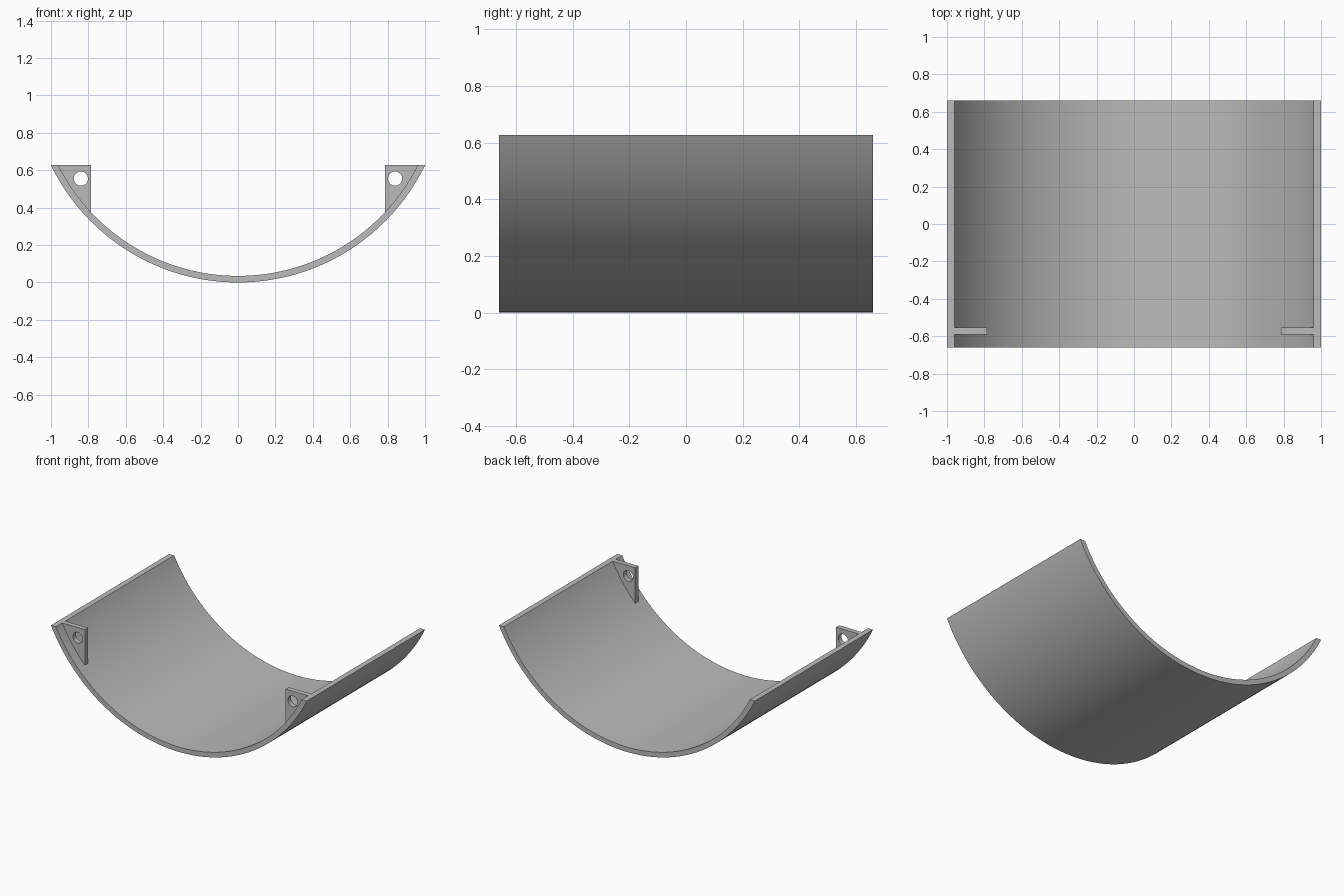
import bpy, bmesh
from math import sin, cos, acos, asin, sqrt, pi, radians

cube = bpy.data.objects.get("Cube")
if cube:
    bpy.data.objects.remove(cube, do_unlink=True)

HEIGHT = 0.627
OUTER = (1 + HEIGHT ** 2) / (2 * HEIGHT)   # arc through the rims and the lowest point
INNER = OUTER - 0.035
HALF_DEPTH = 0.66
TAB_X = 0.785                              # inner edge of each mounting tab

grey = bpy.data.materials.new("plain grey")
grey.use_nodes = True
colour = (0.5, 0.5, 0.5, 1)
grey.diffuse_color = colour
grey.node_tree.nodes["Principled BSDF"].inputs["Base Color"].default_value = colour


def arc(radius, start, end, steps):
    """Points (x, z) on a trough arc, angles measured from straight down."""
    angles = [start + (end - start) * i / steps for i in range(steps + 1)]
    return [(radius * sin(a), OUTER - radius * cos(a)) for a in angles]


def finish(name, mesh):
    obj = bpy.data.objects.new(name, mesh)
    bpy.context.collection.objects.link(obj)
    mesh.materials.clear()
    mesh.materials.append(grey)
    bpy.ops.object.select_all(action="DESELECT")
    obj.select_set(True)
    bpy.context.view_layer.objects.active = obj
    bpy.ops.object.shade_smooth_by_angle(angle=radians(30))
    return obj


# Curved trough: two arcs joined as a strip of quads, then extruded along y
rim_out = acos((OUTER - HEIGHT) / OUTER)
rim_in = acos((OUTER - HEIGHT) / INNER)
bm = bmesh.new()
rows = [[bm.verts.new((x, -HALF_DEPTH, z)) for x, z in arc(r, -a, a, 96)]
        for r, a in ((OUTER, rim_out), (INNER, rim_in))]
for i in range(96):
    bm.faces.new((rows[0][i], rows[0][i + 1], rows[1][i + 1], rows[1][i]))
strip = bmesh.ops.extrude_face_region(bm, geom=bm.faces[:])
bmesh.ops.translate(bm, vec=(0, 2 * HALF_DEPTH, 0),
                    verts=[v for v in strip["geom"] if isinstance(v, bmesh.types.BMVert)])
bmesh.ops.recalc_face_normals(bm, faces=bm.faces[:])
mesh = bpy.data.meshes.new("trough")
bm.to_mesh(mesh)
bm.free()
finish("trough", mesh)


# Mounting tabs: filled outline with a round hole, extruded to a thin plate
def mounting_tab(name, side):
    edge = arc(INNER, asin(TAB_X / INNER), rim_in, 16)
    hole = [(0.84 + 0.038 * cos(2 * pi * i / 32), 0.555 + 0.038 * sin(2 * pi * i / 32))
            for i in range(32)]
    curve = bpy.data.curves.new(name, "CURVE")
    curve.dimensions = "2D"
    curve.fill_mode = "BOTH"
    curve.extrude = 0.0175
    for loop in (edge + [(TAB_X, HEIGHT)], hole):
        spline = curve.splines.new("POLY")
        spline.points.add(len(loop) - 1)
        for point, (x, z) in zip(spline.points, loop):
            point.co = (side * x, z, 0, 1)
        spline.use_cyclic_u = True
    helper = bpy.data.objects.new(name + " outline", curve)
    bpy.context.collection.objects.link(helper)
    bpy.context.view_layer.update()
    graph = bpy.context.evaluated_depsgraph_get()
    mesh = bpy.data.meshes.new_from_object(helper.evaluated_get(graph))
    bpy.data.objects.remove(helper, do_unlink=True)
    bm = bmesh.new()
    bm.from_mesh(mesh)
    bmesh.ops.remove_doubles(bm, verts=bm.verts[:], dist=0.0001)
    bmesh.ops.recalc_face_normals(bm, faces=bm.faces[:])
    bm.to_mesh(mesh)
    bm.free()
    tab = finish(name, mesh)
    tab.rotation_euler.x = pi / 2
    tab.location.y = -0.572


mounting_tab("left_mounting_tab", 1)
mounting_tab("right_mounting_tab", -1)
